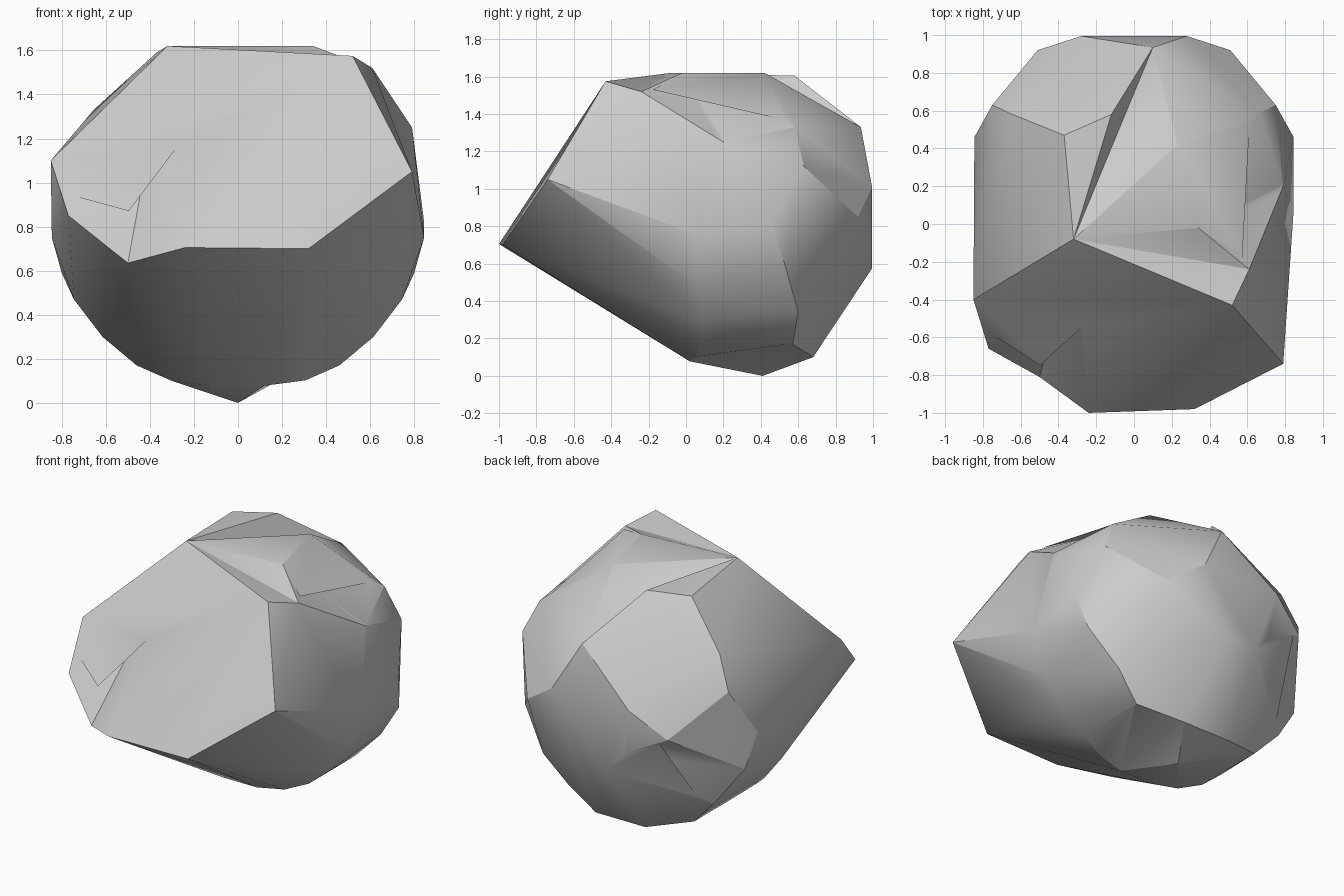
import bpy
import bmesh
from mathutils import Vector

default_cube = bpy.data.objects.get("Cube")
if default_cube:
    bpy.data.objects.remove(default_cube, do_unlink=True)

# Single stone colour
stone_grey = bpy.data.materials.new("stone_grey")
stone_grey.use_nodes = True
colour = (0.6, 0.6, 0.6, 1)
stone_grey.diffuse_color = colour
stone_grey.node_tree.nodes["Principled BSDF"].inputs["Base Color"].default_value = colour


def hull_object(name, points):
    """Wrap a set of corner points in a closed convex solid."""
    bm = bmesh.new()
    for point in points:
        bm.verts.new(point)
    result = bmesh.ops.convex_hull(bm, input=bm.verts[:])
    loose = {v for v in result["geom_interior"] + result["geom_unused"]
             if isinstance(v, bmesh.types.BMVert)}
    bmesh.ops.delete(bm, geom=[v for v in loose if v.is_valid], context="VERTS")
    bmesh.ops.recalc_face_normals(bm, faces=bm.faces[:])
    mesh = bpy.data.meshes.new(name)
    bm.to_mesh(mesh)
    bm.free()
    mesh.materials.append(stone_grey)
    obj = bpy.data.objects.new(name, mesh)
    bpy.context.collection.objects.link(obj)
    return obj


def chip(target, start, end, *wings):
    """Cut a wedge whose valley runs from start to end, opening to its wings."""
    start, end = Vector(start), Vector(end)
    middle = (start + end) / 2
    outer = [Vector(w) + (Vector(w) - middle) * 0.08 for w in wings]
    cutter = hull_object("chip_cutter", [start, end] + outer)
    cutter.hide_render = True
    modifier = target.modifiers.new("chip", "BOOLEAN")
    modifier.operation = "DIFFERENCE"
    modifier.solver = "EXACT"
    modifier.object = cutter
    bpy.context.view_layer.objects.active = target
    bpy.ops.object.modifier_apply(modifier=modifier.name)
    bpy.data.objects.remove(cutter, do_unlink=True)


# Crown corners
peak = (-0.32, -0.08, 1.62)
back_ridge = (-0.12, 0.58, 1.605)
back_valley = (0.10, 0.935, 1.33)
crown_back = (0.23, 0.42, 1.62)
crown_right = (0.34, -0.02, 1.62)
shoulder_front = (0.52, -0.43, 1.575)
shoulder_notch = (0.61, -0.24, 1.52)
shoulder_side = (0.79, 0.2, 1.25)
crown = [peak, back_ridge, back_valley, crown_back, crown_right,
         shoulder_front, shoulder_notch, shoulder_side, (-0.37, 0.47, 1.59)]

# Lip of the sloping front face
lip_left, lip_dent, lip_tip = (-0.77, -0.66, 0.85), (-0.5, -0.81, 0.635), (-0.24, -1, 0.705)
lip_right = (0.79, -0.74, 1.05)
front_lip = [(-0.85, -0.4, 1.1), lip_left, lip_dent, lip_tip, (0.32, -0.98, 0.7), lip_right]

# Corners shared by both sides: waist, front underside, then the back
waist, rim, keel, toe = (0.845, 0.07, 0.75), (0.46, 0.08, 0.17), (0.3, 0.05, 0.1), (0.12, 0.02, 0.078)
flank, haunch, hip, heel = (0.8, 0.53, 0.59), (0.62, 0.6, 0.34), (0.46, 0.57, 0.17), (0.18, 0.68, 0.1)
rear_side = (0.51, 0.92, 0.85)
paired = [waist, rim, keel, toe, flank, haunch, hip, heel, rear_side,
          (0.745, 0.07, 0.47), (0.615, 0.08, 0.3), (0.845, 0.46, 0.82),
          (0.11, 0.995, 0.575), (0.28, 0.995, 1.01), (0.75, 0.63, 1.12),
          (0.655, 0.585, 1.33)]


def mirror(point):
    return (-point[0], point[1], point[2])


# Base
foot = (0, 0.41, 0)
rock = hull_object("rock", crown + front_lip + paired + [mirror(p) for p in paired] + [foot])

# Chipped grooves: crown, front face, right side, back left, underside
chip(rock, peak, back_valley, back_ridge, crown_back)
chip(rock, peak, shoulder_notch, shoulder_front, crown_right)
chip(rock, peak, lip_dent, lip_left, lip_tip)
chip(rock, waist, shoulder_notch, lip_right, shoulder_side)
chip(rock, crown_right, shoulder_side, shoulder_notch, paired[-1])
chip(rock, (-0.23, 0.985, 0.72), mirror(flank), mirror(rear_side), mirror(haunch))
chip(rock, toe, heel, foot, hip, keel)

# Soft facets with crisp ridges
bpy.ops.object.select_all(action="DESELECT")
rock.select_set(True)
bpy.context.view_layer.objects.active = rock
bpy.ops.object.shade_smooth_by_angle(angle=0.5)
